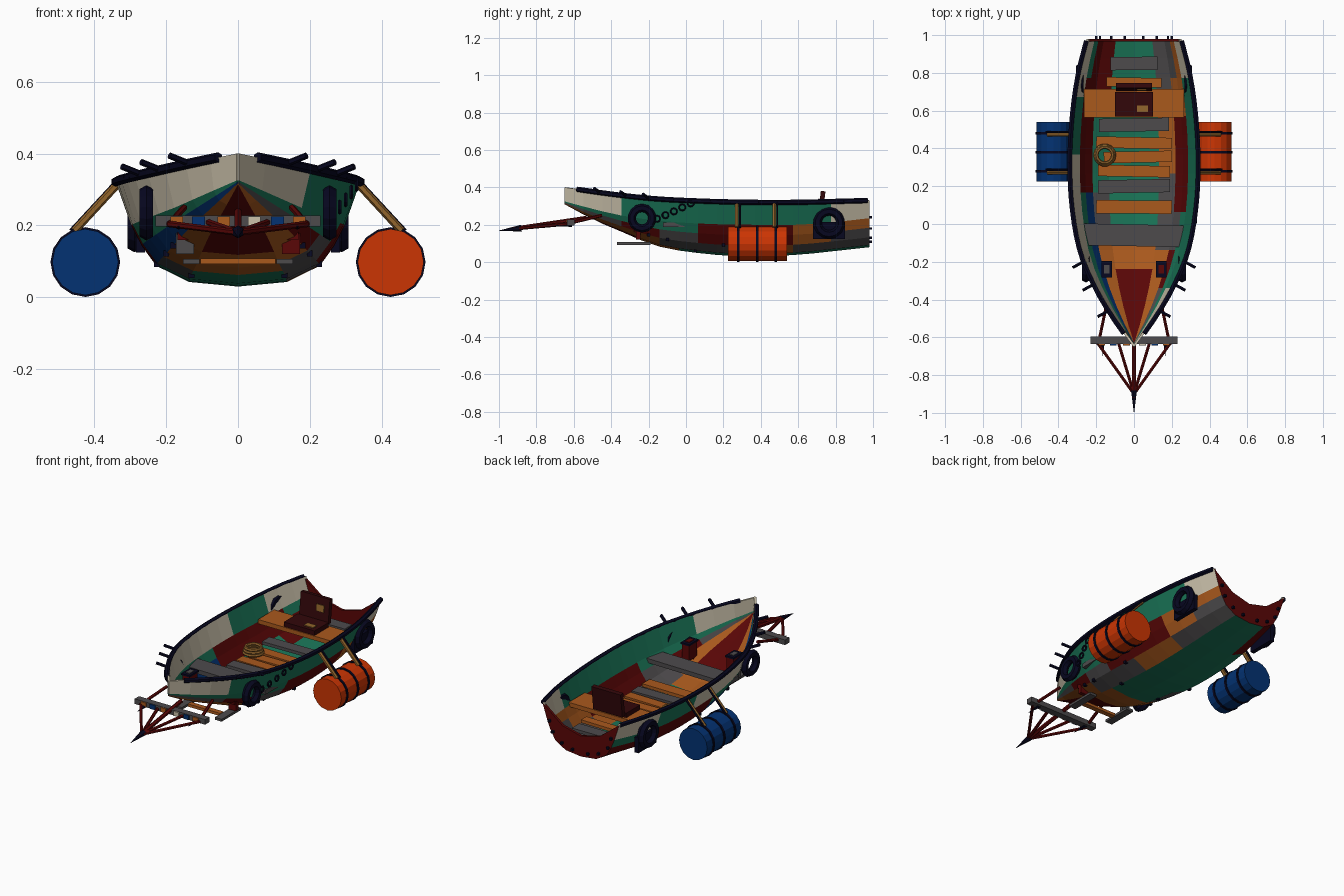
import bpy, bmesh, math
from mathutils import Vector, Matrix

if "Cube" in bpy.data.objects:
    bpy.data.objects.remove(bpy.data.objects["Cube"])

COL = {"G": ("green_paint", (.010, .175, .095)), "C": ("cream_paint", (.60, .54, .41)),
       "O": ("orange_wood", (.40, .10, .012)), "F": ("bright_orange", (.60, .035, .001)),
       "B": ("blue_paint", (.001, .032, .17)), "R": ("dark_red", (.10, .002, .002)),
       "M": ("maroon", (.032, .002, .003)), "S": ("grey_wood", (.075, .07, .073)),
       "N": ("navy_black", (.002, .002, .014)), "T": ("tan_rope", (.29, .13, .025))}
MAT = {}
for k, (n, c) in COL.items():
    MAT[k] = bpy.data.materials.new(n)
    MAT[k].diffuse_color = (*c, 1)


def make(name, bm, keys):
    me = bpy.data.meshes.new(name)
    bm.to_mesh(me)
    bm.free()
    for k in keys:
        me.materials.append(MAT[k])
    ob = bpy.data.objects.new(name, me)
    bpy.context.collection.objects.link(ob)
    return ob


def box(name, loc, size, key, rot=(0, 0, 0)):
    bm = bmesh.new()
    bmesh.ops.create_cube(bm, size=1, matrix=Matrix.Diagonal((*size, 1)))
    ob = make(name, bm, key)
    ob.location, ob.rotation_euler = loc, rot
    return ob


def rod(name, a, b, r, key, seg=6, r2=None):
    a, b = Vector(a), Vector(b)
    bm = bmesh.new()
    bmesh.ops.create_cone(bm, cap_ends=True, segments=seg, radius1=r,
                          radius2=r if r2 is None else r2, depth=(b - a).length)
    q = (b - a).to_track_quat('Z', 'Y').to_matrix().to_4x4()
    bm.transform(Matrix.Translation((a + b) / 2) @ q)
    return make(name, bm, key)


def ring(name, loc, R, r, key, axis='Z', seg=14, sides=6):
    rows = []
    bm = bmesh.new()
    for i in range(seg):
        a = math.tau * i / seg
        rows.append([bm.verts.new(((R + r * math.cos(t)) * math.cos(a),
                                   (R + r * math.cos(t)) * math.sin(a), r * math.sin(t)))
                     for t in (math.tau * j / sides for j in range(sides))])
    for i in range(seg):
        p, q = rows[i], rows[(i + 1) % seg]
        for j in range(sides):
            n = (j + 1) % sides
            bm.faces.new((p[j], q[j], q[n], p[n]))
    if axis == 'X':
        bm.transform(Matrix.Rotation(math.pi / 2, 4, 'Y'))
    bm.transform(Matrix.Translation(loc))
    return make(name, bm, key)


# Hull stations: y, half width, then heights of sheer, upper seam and keel
ST = [(-.65, .004, .40, .325, .31), (-.5, .11, .378, .285, .23),
      (-.35, .20, .358, .25, .165), (-.15, .285, .338, .222, .085),
      (.1, .33, .326, .205, .045), (.35, .34, .32, .20, .03),
      (.6, .325, .32, .20, .04), (.8, .295, .325, .215, .06),
      (.98, .25, .33, .235, .08)]
FX = (0, .40, .67, .79, .875, 1)
FZ = (0, .075, .34, .67, 1)
TOP = 5


def hull(y, k, s=1):
    """Point on seam k (0 keel, 5 sheer) at station y."""
    i = max(j for j in range(len(ST) - 1) if ST[j][0] <= y + 1e-6)
    a, b = ST[i], ST[i + 1]
    p, n = ST[max(i - 1, 0)], ST[min(i + 2, len(ST) - 1)]
    h = b[0] - a[0]
    t = (y - a[0]) / h

    def f(c):
        m0 = (b[c] - p[c]) / (b[0] - p[0]) * h
        m1 = (n[c] - a[c]) / (n[0] - a[0]) * h
        return ((2*t**3 - 3*t*t + 1) * a[c] + (t**3 - 2*t*t + t) * m0
                + (3*t*t - 2*t**3) * b[c] + (t**3 - t*t) * m1)
    z = f(2) if k == TOP else f(4) + (f(3) - f(4)) * FZ[k]
    return Vector((s * f(1) * FX[k], y, z))


# Planked hull sides, bottom strake first, patched colours from bow to stern
PATCH = {1: ("RRRROOGGGGGGGGGG", "OOOOOSSSSOOOSSSS", "SSSRRSSRRRRROOSS",
             "GGGGGGGRRRRROOOO", "CCCGGGGGGGGGGGCC"),
         -1: ("RRRROOGGGGGGGGGG", "OOOOOOSSGGGGGRRR", "BBBBBBBBRRRRRRRR",
              "GGGGGGGGRRRRRRGG", "CCCCCCCCCCGGGCCC")}
YS = [-.65 + 1.63 * i / 16 for i in range(17)]
for s, rows in PATCH.items():
    for k, codes in enumerate(rows):
        keys = sorted(set(codes))
        bm = bmesh.new()
        lo = [bm.verts.new(hull(y, k, s)) for y in YS]
        hi = [bm.verts.new(hull(y, k + 1, s)) for y in YS]
        for i, c in enumerate(codes):
            q = [lo[i], lo[i + 1], hi[i + 1], hi[i]]
            bm.faces.new(q if s > 0 else q[::-1]).material_index = keys.index(c)
        ob = make("hull_strake", bm, keys)
        m = ob.modifiers.new("thickness", 'SOLIDIFY')
        m.thickness, m.offset = .012, -1

# Transom with a dipped top edge, and its bolts
bm = bmesh.new()
pts = [hull(.98, k) for k in range(TOP + 1)]
outline = pts + [Vector((.12, .98, .23)), Vector((0, .98, .20)), Vector((-.12, .98, .23))]
outline += [Vector((-p.x, p.y, p.z)) for p in pts[:0:-1]]
f = bm.faces.new([bm.verts.new(p) for p in outline])
ext = bmesh.ops.extrude_face_region(bm, geom=[f])
bmesh.ops.translate(bm, vec=(0, -.015, 0),
                    verts=[v for v in ext["geom"] if isinstance(v, bmesh.types.BMVert)])
bmesh.ops.recalc_face_normals(bm, faces=bm.faces)
make("transom", bm, "R")
for x, z in ((.05, .11), (.12, .13), (.18, .18), (.2, .24)):
    for s in (1, -1):
        box("transom_bolt", (s * x, .987, z), (.013, .016, .013), "N")

for s in (1, -1):
    # Gunwale rail
    for i in range(24):
        a, b = (-.58 + 1.55 * j / 24 for j in (i, i + 1))
        rod("gunwale", hull(a, TOP, s), hull(b, TOP, s), .014, "N")
    # Outward pegs at the bow
    for y in (-.2, -.32, -.46):
        p = hull(y, TOP, s)
        rod("peg", p, p + Vector((s * .055, -.03, .022)), .009, "N")
    # Tyre fenders
    ring("tyre_fender", (s * .255, -.235, .235), .055, .022, "N", 'X')
    ring("tyre_fender", (s * .288, .765, .21), .062, .023, "N", 'X')
    box("fender_pad", (s * .272, .765, .17), (.025, .17, .09), "N")
    # Side barrels, hoops and lashings
    x, z = s * .425, .098
    rod("barrel", (x, .225, z), (x, .54, z), .092, "F" if s > 0 else "B", 16)
    for y in (.28, .38, .48):
        rod("barrel_hoop", (x, y - .007, z), (x, y + .007, z), .097, "N", 16)
    for y in (.28, .48):
        rod("lashing", (s * .335, y - .008, .315), (s * .455, y - .008, .185), .011, "T")
        rod("lashing_cord", (s * .34, y + .008, .32), (s * .465, y + .008, .185), .006, "N")
    # Bow lockers
    box("bow_locker", (s * .145, -.24, .205), (.048, .075, .09), "R")
    box("locker_lid", (s * .145, -.24, .253), (.056, .086, .01), "N")
    box("locker_panel", (s * .145, -.24, .259), (.028, .045, .006), "S" if s < 0 else "R")
    # Patch plates, skid boards and hull bolts under the bow
    box("bow_patch", (s * .148, -.255, .15), (.05, .022, .06), "R" if s > 0 else "S")
    box("skid_board", (s * .13, -.28, .10), (.045, .18, .014), "S")
    for y, k in ((-.2, 2), (-.1, 2), (.05, 1), (.2, 2)):
        box("hull_bolt", hull(y, k, s), (.016, .016, .016), "N")
    # Ram struts
    for bx, by, bz in ((.2, -.62, .205), (.085, -.62, .21), (.15, -.45, .25)):
        a = (0, -.9, .18) if by < -.5 else (s * .19, -.64, .205)
        rod("ram_strut", a, (s * bx, by, bz), .009, "R")
    rod("ram_spike", (s * .165, -.61, .2), (s * .165, -.70, .195), .012, "N", 6, .001)

# Ram: centre spar, tip, crossbar and patched plates
rod("ram_spar", (0, -.92, .178), (0, -.53, .236), .012, "R")
rod("ram_tip", (0, -.88, .182), (0, -1, .168), .018, "N", 6, .001)
box("ram_crossbar", (0, -.615, .212), (.46, .04, .03), "S")
for x, c in ((-.17, "O"), (-.11, "B"), (-.04, "O"), (.045, "C"), (.11, "B"), (.17, "O")):
    box("crossbar_plate", (x, -.638, .212), (.035, .008, .026), c)
box("front_skid_plank", (0, -.3, .10), (.21, .03, .016), "O")

# Chain hanging on the right side
for i in range(5):
    y = -.155 + .045 * i
    p = hull(y, 4).lerp(hull(y, TOP), .08 + .2 * i)
    ring("chain_link", p + Vector((.014, 0, 0)), .016, .005, "N", 'X', 10, 5)

# Floor slats: y, x centre, width, depth, height, colour
for y, x, w, d, z, c in ((.09, .0, .40, .07, .12, "O"), (.2, 0, .38, .07, .125, "S"),
                         (.28, 0, .38, .06, .12, "O"), (.355, .02, .36, .06, .12, "O"),
                         (.43, 0, .40, .06, .12, "O"), (.525, 0, .37, .07, .14, "S"),
                         (.85, 0, .25, .07, .17, "S"), (.75, 0, .29, .05, .17, "O")):
    box("floor_slat", (x, y, z), (w, d, .018), c, (0, 0, .02 * math.sin(y * 40)))

# Benches
box("middle_bench", (0, -.06, .20), (.53, .115, .025), "S", (0, 0, -.02))
box("rear_bench", (0, .64, .215), (.53, .15, .025), "O")

# Helm seat with back and patch
box("seat_base", (0, .635, .24), (.20, .13, .03), "M")
box("seat_back", (0, .725, .31), (.19, .025, .14), "M", (-.12, 0, 0))
box("seat_patch", (.045, .61, .257), (.06, .035, .006), "T")
box("back_patch", (.04, .709, .32), (.05, .006, .04), "T", (-.12, 0, 0))

# Coiled rope on the slats
for i in range(3):
    ring("rope_coil", (-.155, .365, .142 + .014 * i), .052 - .005 * i, .009, "T")

for m in bpy.data.materials:
    if m.users and not m.is_grease_pencil:
        m.use_nodes = True
        m.node_tree.nodes["Principled BSDF"].inputs["Base Color"].default_value = m.diffuse_color
